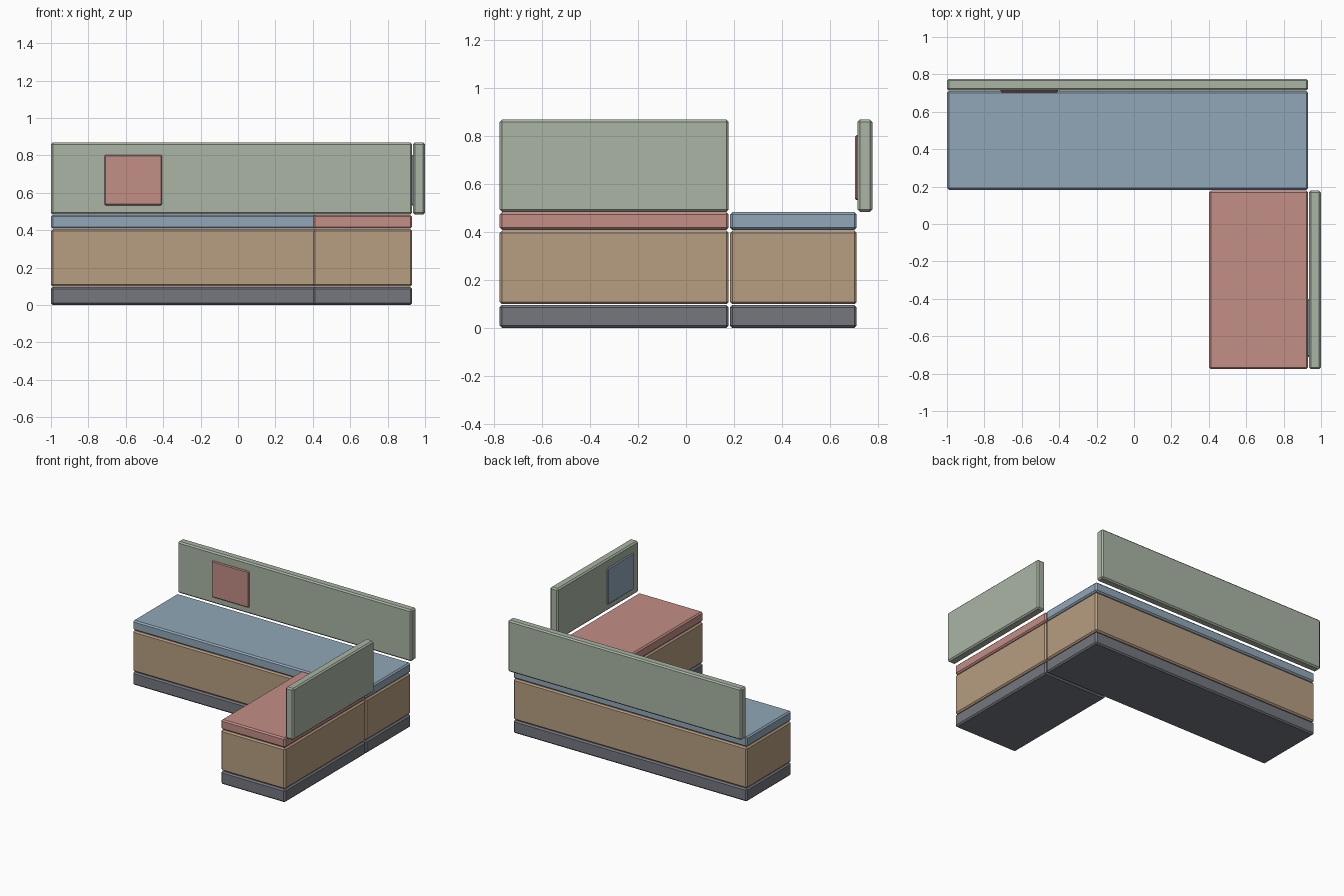
import bpy

if "Cube" in bpy.data.objects:
    bpy.data.objects.remove(bpy.data.objects["Cube"])


def srgb(r, g, b):
    def lin(c):
        c /= 255
        return c / 12.92 if c <= 0.04045 else ((c + 0.055) / 1.055) ** 2.4
    return (lin(r), lin(g), lin(b), 1)


def material(name, rgb):
    m = bpy.data.materials.new(name)
    m.diffuse_color = srgb(*rgb)
    m.use_nodes = True
    m.node_tree.nodes["Principled BSDF"].inputs["Base Color"].default_value = m.diffuse_color
    return m


sage = material("sage green", (170, 181, 164))
blue = material("dusty blue", (145, 167, 184))
red = material("dusty red", (194, 142, 134))
wood = material("light wood", (183, 157, 129))
grey = material("slate grey", (117, 119, 127))


def box(name, x, y, z, mat, bevel=0.01):
    """Chamfered box spanning the given (min, max) ranges."""
    bpy.ops.mesh.primitive_cube_add(size=1, location=[sum(r) / 2 for r in (x, y, z)])
    ob = bpy.context.object
    ob.name = name
    ob.scale = [r[1] - r[0] for r in (x, y, z)]
    bpy.ops.object.transform_apply(location=False, rotation=False, scale=True)
    ob.data.materials.append(mat)
    mod = ob.modifiers.new("chamfer", 'BEVEL')
    mod.width = bevel
    mod.segments = 1
    return ob


# Two bench units forming an L: plinth, wooden body and seat cushion each
benches = [("long", (-1, 0.931), (0.183, 0.711), blue),
           ("short", (0.401, 0.931), (-0.776, 0.178), red)]
for name, x, y, cushion in benches:
    box(name + "_plinth", x, y, (0, 0.096), grey)
    box(name + "_body", x, y, (0.099, 0.405), wood)
    box(name + "_seat", x, y, (0.408, 0.482), cushion)

# Backrest panels behind each bench
back_z = (0.484, 0.868)
box("long_backrest", (-1, 0.931), (0.714, 0.776), back_z, sage)
box("short_backrest", (0.935, 1), (-0.776, 0.178), back_z, sage)

# Flat square cushions set into the backrests
pad_z = (0.533, 0.803)
box("red_back_pad", (-0.714, -0.406), (0.704, 0.76), pad_z, red, 0.006)
box("blue_back_pad", (0.925, 0.985), (-0.71, -0.402), pad_z, blue, 0.006)
